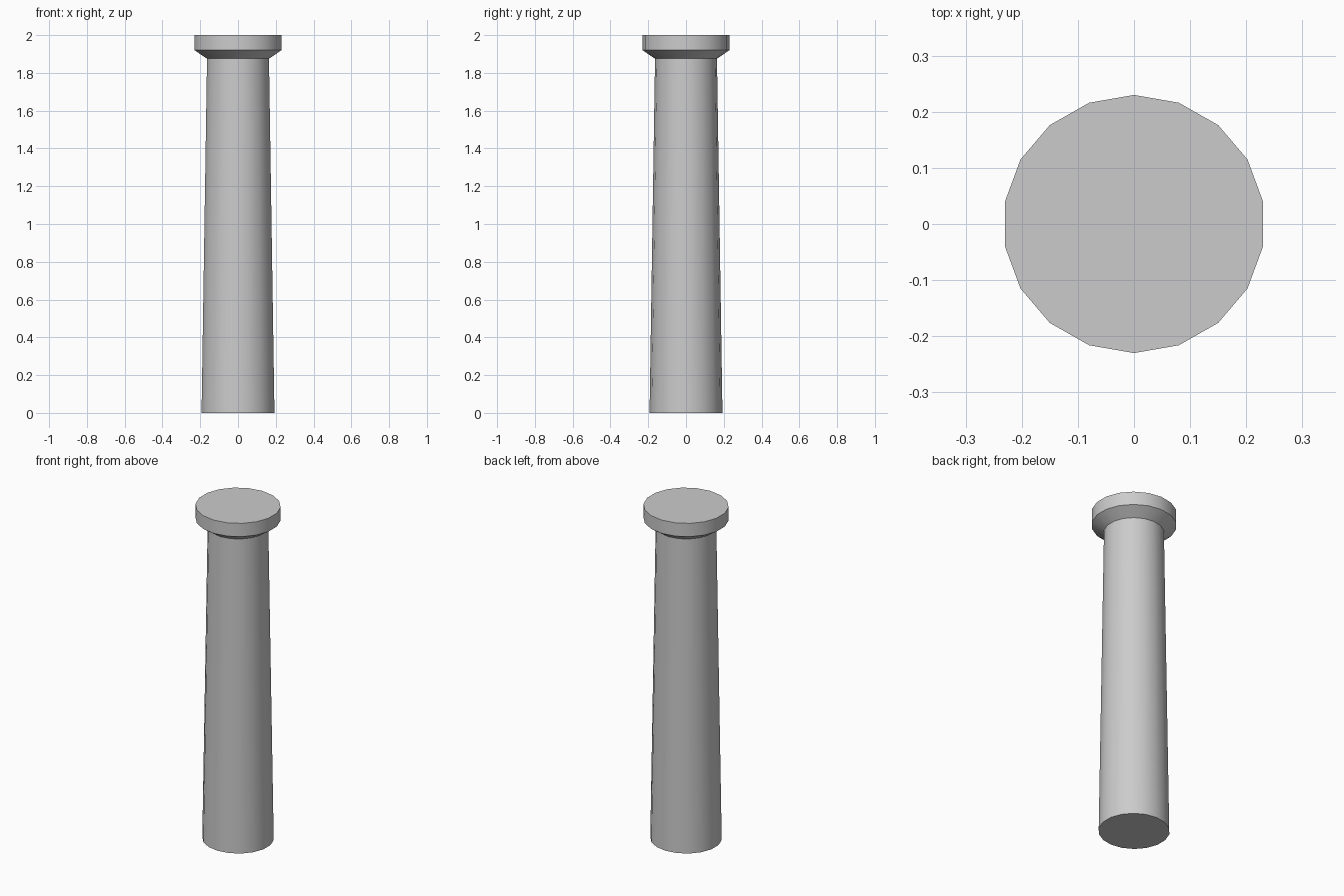
import bpy
import bmesh
from math import sin, cos, pi, radians

cube = bpy.data.objects.get("Cube")
if cube:
    bpy.data.objects.remove(cube, do_unlink=True)

SIDES = 18
X_STRETCH = 1.0 / cos(pi / SIDES)   # flats on x reach as far as corners on y

stone = bpy.data.materials.new("grey_stone")
stone.use_nodes = True
colour = (0.6, 0.6, 0.6, 1.0)
stone.diffuse_color = colour
stone.node_tree.nodes["Principled BSDF"].inputs["Base Color"].default_value = colour


def turned_part(name, profile):
    """Closed solid turned around z from (radius, height) pairs, bottom to top."""
    bm = bmesh.new()
    rings = []
    for radius, z in profile:
        rings.append([bm.verts.new((radius * X_STRETCH * sin(2 * pi * i / SIDES),
                                    -radius * cos(2 * pi * i / SIDES), z))
                      for i in range(SIDES)])
    for low, high in zip(rings, rings[1:]):
        for i in range(SIDES):
            j = (i + 1) % SIDES
            bm.faces.new((low[i], low[j], high[j], high[i]))
    bm.faces.new(rings[0][::-1])
    bm.faces.new(rings[-1])
    bmesh.ops.recalc_face_normals(bm, faces=bm.faces)
    mesh = bpy.data.meshes.new(name)
    bm.to_mesh(mesh)
    bm.free()
    mesh.materials.append(stone)
    obj = bpy.data.objects.new(name, mesh)
    bpy.context.collection.objects.link(obj)
    bpy.ops.object.select_all(action='DESELECT')
    obj.select_set(True)
    bpy.context.view_layer.objects.active = obj
    bpy.ops.object.shade_smooth_by_angle(angle=radians(30))
    return obj


# Tapered shaft, flared capital and flat rim in one turned solid
turned_part("column", [(0.193, 0), (0.164, 1.875), (0.23, 1.92), (0.23, 2.0)])
